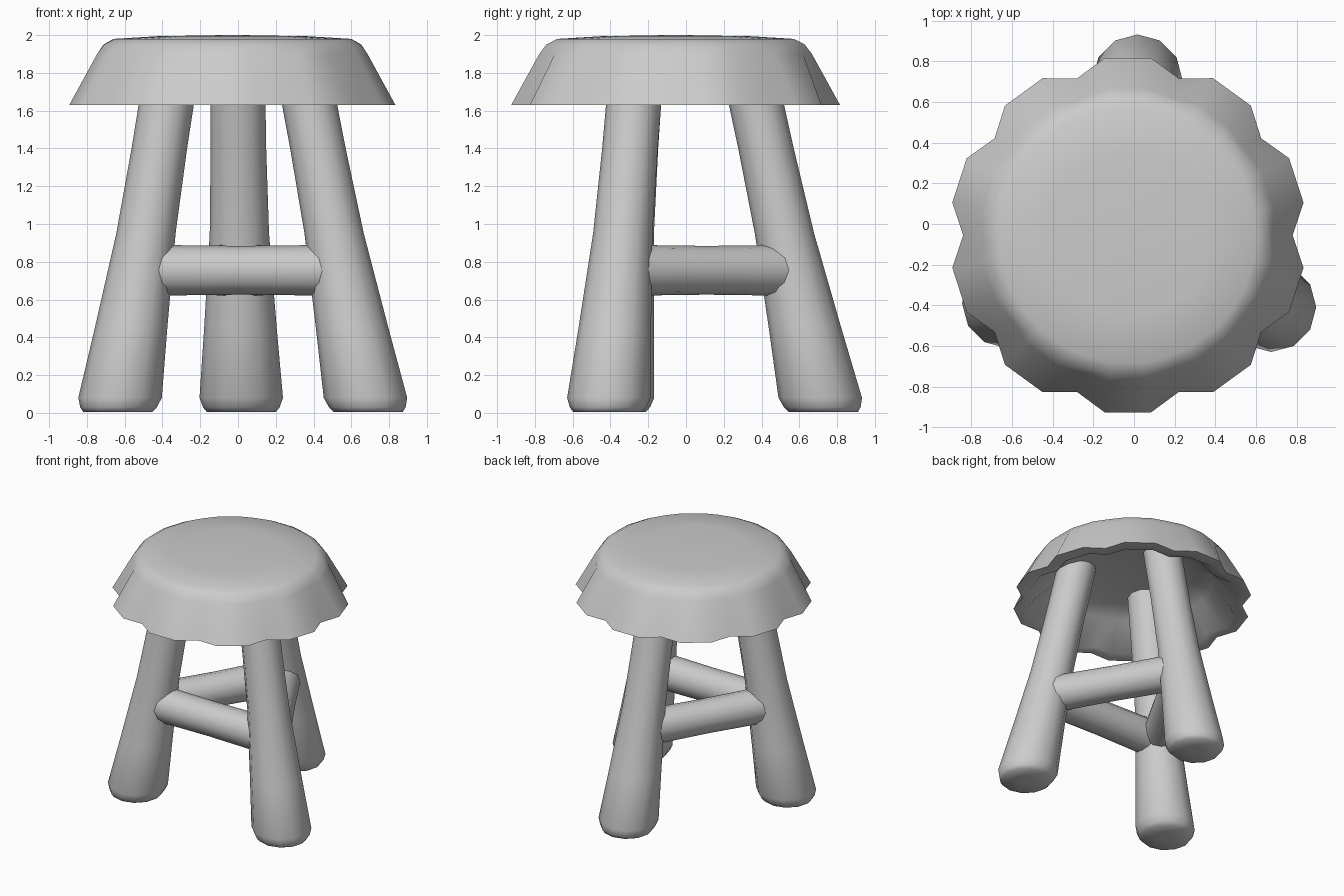
import bpy, math
from mathutils import Vector

if "Cube" in bpy.data.objects:
    bpy.data.objects.remove(bpy.data.objects["Cube"])


def loft(name, rings, angle=40):
    """Skin a list of equal-length point rings, capping both ends."""
    n = len(rings[0])
    verts = [p for ring in rings for p in ring]
    faces = [list(range(n))[::-1], list(range(len(verts) - n, len(verts)))]
    for k in range(len(rings) - 1):
        for i in range(n):
            j = (i + 1) % n
            faces.append([k * n + i, k * n + j, (k + 1) * n + j, (k + 1) * n + i])
    me = bpy.data.meshes.new(name)
    me.from_pydata(verts, [], faces)
    me.shade_smooth()
    me.set_sharp_from_angle(angle=math.radians(angle))
    ob = bpy.data.objects.new(name, me)
    bpy.context.collection.objects.link(ob)
    return ob


# Seat: hollow cap with ten scallops around the skirt
CX, CY = -0.03, -0.055


def seat_ring(notch, peak, z):
    ring = []
    for i in range(10):
        for offset, r in ((0, notch), (10.5, peak), (25.5, peak)):
            a = math.radians(36 * i + offset)
            ring.append((CX + r * math.cos(a), CY + r * math.sin(a), z))
    return ring


seat_profile = [  # notch radius, peak radius, height: inside, rim, outside
    (0.05, 0.05, 1.87), (0.42, 0.42, 1.855), (0.58, 0.59, 1.81),
    (0.715, 0.775, 1.63), (0.81, 0.878, 1.63),
    (0.71, 0.728, 1.90), (0.682, 0.69, 1.95), (0.63, 0.632, 1.98),
    (0.40, 0.40, 1.994), (0.05, 0.05, 2.0)]
loft("seat", [seat_ring(*p) for p in seat_profile], 60)

# Legs: splayed and flared toward rounded feet
legs = {  # foot centre, centre at z = 1.6
    "front_left_leg": ((-0.637, -0.395), (-0.385, -0.28)),
    "front_right_leg": ((0.69, -0.415), (0.385, -0.28)),
    "back_leg": ((0.018, 0.728), (0.0, 0.38))}
leg_profile = [(0.005, 0.05), (0.005, 0.183), (0.03, 0.203), (0.08, 0.221),
               (0.45, 0.192), (0.95, 0.157), (1.4, 0.147), (1.88, 0.145)]


def leg_centre(name, z):
    foot, top = legs[name]
    return Vector(foot).lerp(Vector(top), z / 1.6).to_3d() + Vector((0, 0, z))


for name in legs:
    rings = []
    for z, r in leg_profile:
        c = leg_centre(name, z)
        rings.append([c + Vector((r * math.cos(a), r * math.sin(a), 0))
                      for a in (math.radians(90 + 30 * i) for i in range(12))])
    loft(name, rings, 75)

# Stretchers: round bars joining each pair of legs
for name, a, b in (("front_stretcher", "front_left_leg", "front_right_leg"),
                   ("right_stretcher", "front_right_leg", "back_leg"),
                   ("left_stretcher", "back_leg", "front_left_leg")):
    p, q = leg_centre(a, 0.755), leg_centre(b, 0.755)
    side = (q - p).normalized().cross(Vector((0, 0, 1)))
    rings = []
    for t, r in ((0, 0.135), (0.5, 0.129), (1, 0.135)):
        c = p.lerp(q, t)
        rings.append([c + r * (side * math.cos(u) + Vector((0, 0, math.sin(u))))
                      for u in (math.radians(30 * i) for i in range(12))])
    loft(name, rings)
